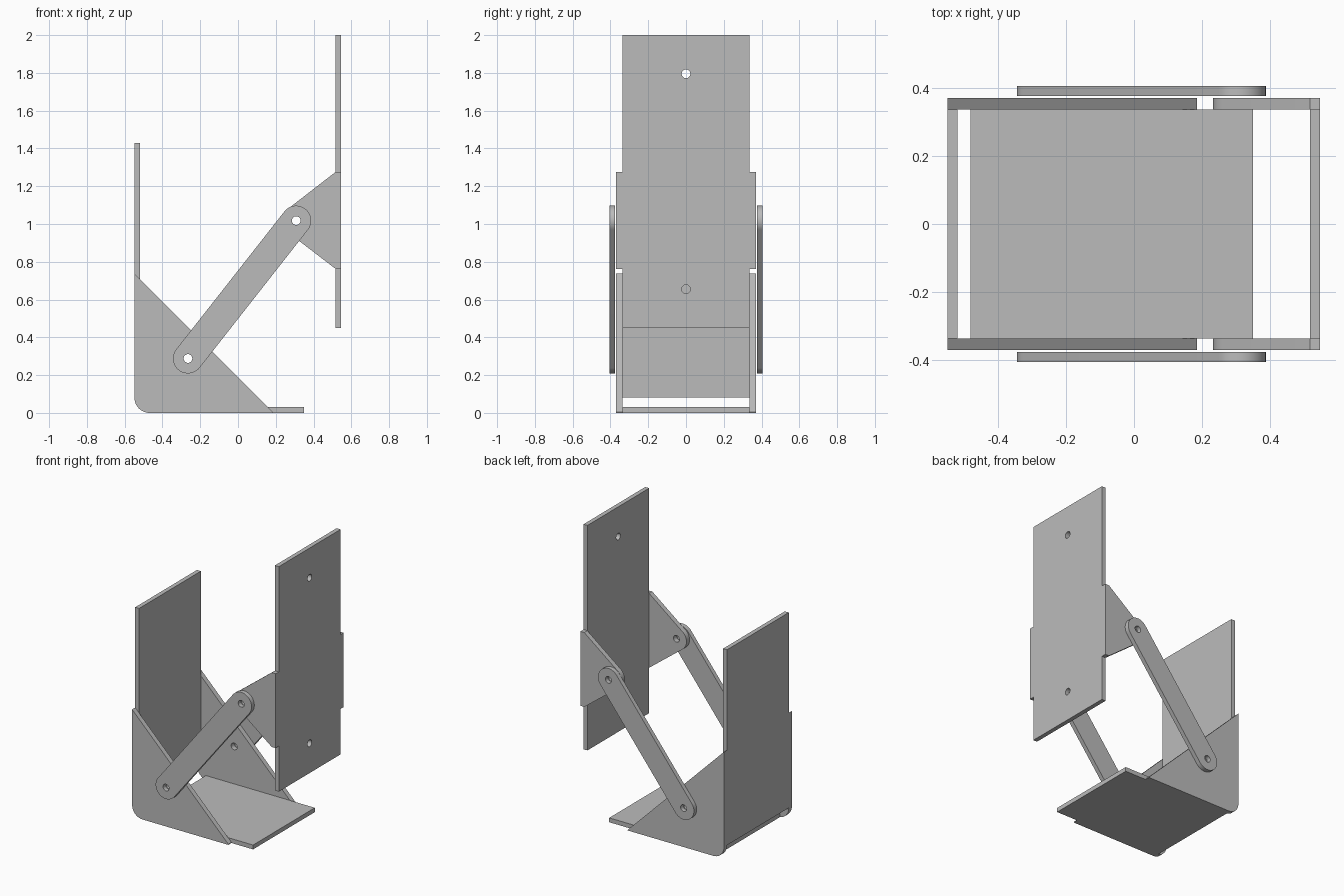
import bpy, bmesh, math
from mathutils import Matrix, Vector
from mathutils.geometry import convex_hull_2d

cube = bpy.data.objects.get("Cube")
if cube:
    bpy.data.objects.remove(cube, do_unlink=True)

grey = bpy.data.materials.new("plain_grey")
grey.use_nodes = True
COLOUR = (0.5, 0.5, 0.5, 1)
grey.diffuse_color = COLOUR
grey.node_tree.nodes["Principled BSDF"].inputs["Base Color"].default_value = COLOUR

HOLE = 0.023
LOWER = (-0.265, 0.288)   # pivots, in x and z
UPPER = (0.308, 1.018)

# Profile axes: side parts lie in XZ, upright plates in YZ, the floor in XY
SIDE = Matrix.Rotation(math.pi / 2, 4, 'X')
UPRIGHT = Matrix(((0, 0, 1, 0), (1, 0, 0, 0), (0, 1, 0, 0), (0, 0, 0, 1)))
FLAT = Matrix.Identity(4)


def circle(centre, r, n=64):
    return [(centre[0] + r * math.cos(math.tau * i / n),
             centre[1] + r * math.sin(math.tau * i / n)) for i in range(n)]


def hull(points):
    return [points[i] for i in convex_hull_2d([Vector(p) for p in points])]


def rect(u0, u1, v0, v1):
    return [(u0, v0), (u1, v0), (u1, v1), (u0, v1)]


def sheet(name, outline, holes, frame, offset, thickness=0.03):
    """Cut a flat sheet from an outline with round holes, centred on offset."""
    curve = bpy.data.curves.new(name, 'CURVE')
    curve.dimensions = '2D'
    curve.fill_mode = 'BOTH'
    curve.extrude = thickness / 2
    for loop in [outline] + [circle(h, HOLE, 32) for h in holes]:
        spline = curve.splines.new('POLY')
        spline.points.add(len(loop) - 1)
        for point, (u, v) in zip(spline.points, loop):
            point.co = (u, v, 0, 1)
        spline.use_cyclic_u = True
    temp = bpy.data.objects.new(name + "_curve", curve)
    mesh = bpy.data.meshes.new_from_object(temp)
    bpy.data.objects.remove(temp)
    bpy.data.curves.remove(curve)
    mesh.name = name
    mesh.transform(Matrix.Translation(offset) @ frame)
    bm = bmesh.new()
    bm.from_mesh(mesh)
    bmesh.ops.remove_doubles(bm, verts=bm.verts, dist=1e-5)
    bmesh.ops.recalc_face_normals(bm, faces=bm.faces)
    bm.to_mesh(mesh)
    bm.free()
    mesh.materials.clear()
    mesh.materials.append(grey)
    obj = bpy.data.objects.new(name, mesh)
    bpy.context.collection.objects.link(obj)
    bpy.ops.object.select_all(action='DESELECT')
    obj.select_set(True)
    bpy.context.view_layer.objects.active = obj
    bpy.ops.object.shade_smooth_by_angle(angle=math.radians(30))
    return obj


# Floor and the two upright plates
sheet("floor_plate", rect(-0.48, 0.35, -0.336, 0.336), [], FLAT, (0, 0, 0.015))
sheet("fixed_plate", rect(-0.336, 0.336, 0.082, 1.428), [], UPRIGHT, (-0.533, 0, 0))
sheet("moving_plate", rect(-0.336, 0.336, 0.45, 2), [(0, 0.655), (0, 1.795)],
      UPRIGHT, (0.531, 0, 0))

# Side cheeks and swinging links, one of each per side
base_cheek = hull(circle((-0.468, 0.08), 0.08)
                  + [(-0.548, 0.737), (0.17, 0.02), (0.185, 0.005), (0.185, 0)])
moving_cheek = hull(circle(UPPER, 0.076)
                    + [(0.516, 1.275), (0.546, 1.275), (0.546, 0.763), (0.516, 0.763)])
link = hull(circle(LOWER, 0.079) + circle(UPPER, 0.079))
for side, s in (("left", 1), ("right", -1)):
    sheet(side + "_base_cheek", base_cheek, [LOWER], SIDE, (0, s * 0.353, 0), 0.034)
    sheet(side + "_moving_cheek", moving_cheek, [UPPER], SIDE, (0, s * 0.353, 0), 0.034)
    sheet(side + "_link", link, [LOWER, UPPER], SIDE, (0, s * 0.39, 0))
